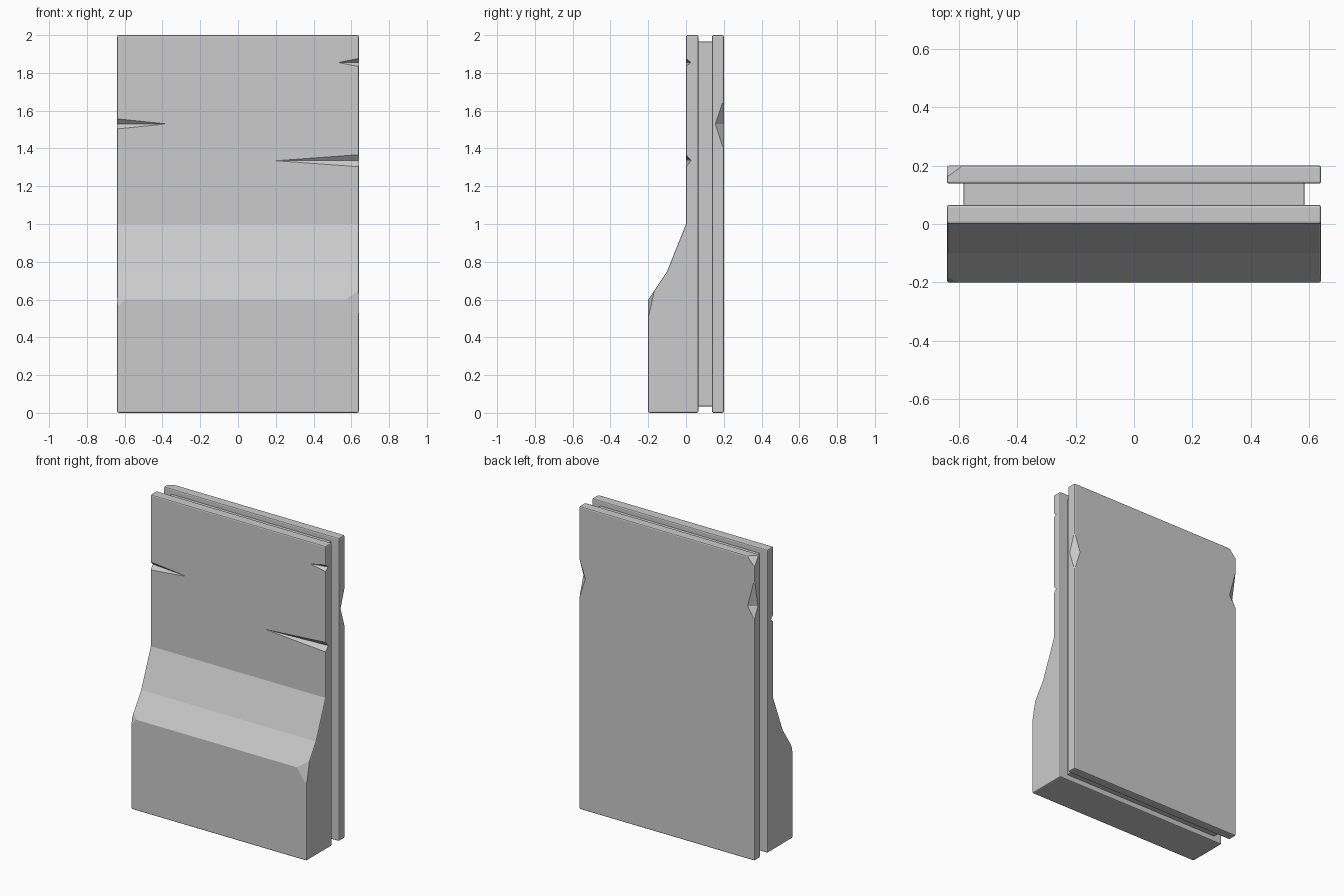
import bpy, bmesh
from mathutils import Vector

if "Cube" in bpy.data.objects:
    bpy.data.objects.remove(bpy.data.objects["Cube"])

W = 0.64  # half width


def add_object(name, bm):
    bmesh.ops.recalc_face_normals(bm, faces=bm.faces)
    me = bpy.data.meshes.new(name)
    bm.to_mesh(me)
    bm.free()
    ob = bpy.data.objects.new(name, me)
    bpy.context.collection.objects.link(ob)
    return ob


def apply(ob, mod):
    bpy.context.view_layer.objects.active = ob
    bpy.ops.object.modifier_apply(modifier=mod.name)


def slab(name, profile, half, bevel=0.008):
    """Extrude a (y, z) profile across x and soften its corners."""
    bm = bmesh.new()
    face = bm.faces.new([bm.verts.new((-half, y, z)) for y, z in profile])
    ext = bmesh.ops.extrude_face_region(bm, geom=[face])
    verts = [v for v in ext["geom"] if isinstance(v, bmesh.types.BMVert)]
    bmesh.ops.translate(bm, verts=verts, vec=(2 * half, 0, 0))
    ob = add_object(name, bm)
    mod = ob.modifiers.new("soft_edges", 'BEVEL')
    mod.width = bevel
    mod.segments = 2
    mod.limit_method = 'ANGLE'
    mod.angle_limit = 0.87
    apply(ob, mod)
    return ob


def carve(ob, points):
    """Subtract the convex hull of the points."""
    bm = bmesh.new()
    for p in points:
        bm.verts.new(p)
    bmesh.ops.convex_hull(bm, input=bm.verts)
    cutter = add_object("chip_cutter", bm)
    cutter.hide_render = True
    mod = ob.modifiers.new("chip", 'BOOLEAN')
    mod.operation = 'DIFFERENCE'
    mod.solver = 'EXACT'
    mod.object = cutter
    apply(ob, mod)
    bpy.data.objects.remove(cutter)


def crack(ob, side, x_tip, z, h, depth):
    """Tapering V crack in the front face, widest at the side edge."""
    tip = Vector((side * x_tip, 0, z))
    ends = [Vector((side * W, y, z + dz)) for y, dz in ((depth, 0), (0, h), (0, -h))]
    ends = [tip + (e - tip) * 1.1 for e in ends]
    out = Vector((0, -0.03, 0))
    carve(ob, [tip, tip + out] + ends + [e + out for e in ends[1:]])


def corner_chip(ob, corner, a, b, c):
    """Slice off a corner along the plane a, b, c."""
    pts = [Vector(p) for p in (corner, a, b, c)]
    mid = (pts[1] + pts[2] + pts[3]) / 3
    carve(ob, [mid + (p - mid) * 1.6 for p in pts])


def edge_nick(ob, side, z_low, z_mid, z_high, in_x, in_y):
    """V nick in a vertical edge of the back face."""
    a = Vector((side * (W - in_x), 0.2, z_mid))
    b = Vector((side * W, 0.2 - in_y, z_mid))
    d = (b - a) * 0.3
    carve(ob, [a - d, b + d, (side * W, 0.2, z_low), (side * W, 0.2, z_high),
               (side * (W + 0.03), 0.23, z_mid)])


# Front slab with thick sloped base
front = slab("front_slab", [(-0.2, 0), (-0.2, 0.6), (-0.1, 0.75), (0, 1), (0, 2),
                            (0.065, 2), (0.065, 0)], W)
crack(front, -1, 0.38, 1.53, 0.027, 0.027)
crack(front, 1, 0.20, 1.335, 0.032, 0.027)
crack(front, 1, 0.53, 1.855, 0.022, 0.025)
corner_chip(front, (W, -0.2, 0.6), (0.57, -0.2, 0.6), (W, -0.167, 0.65), (W, -0.2, 0.5))
corner_chip(front, (-W, -0.2, 0.6), (-0.60, -0.2, 0.6), (-W, -0.18, 0.63), (-W, -0.2, 0.56))

# Recessed core that leaves a groove all around
slab("core", [(0.055, 0.035), (0.055, 1.965), (0.145, 1.965), (0.145, 0.035)], 0.583, 0.004)

# Thin back slab with nicked edges
back = slab("back_slab", [(0.138, 0), (0.138, 2), (0.2, 2), (0.2, 0)], W)
edge_nick(back, 1, 1.39, 1.53, 1.66, 0.045, 0.045)
edge_nick(back, -1, 1.59, 1.67, 1.86, 0.05, 0.035)
corner_chip(back, (-W, 0.2, 2), (-0.585, 0.2, 2), (-W, 0.2, 1.94), (-W, 0.16, 2))
